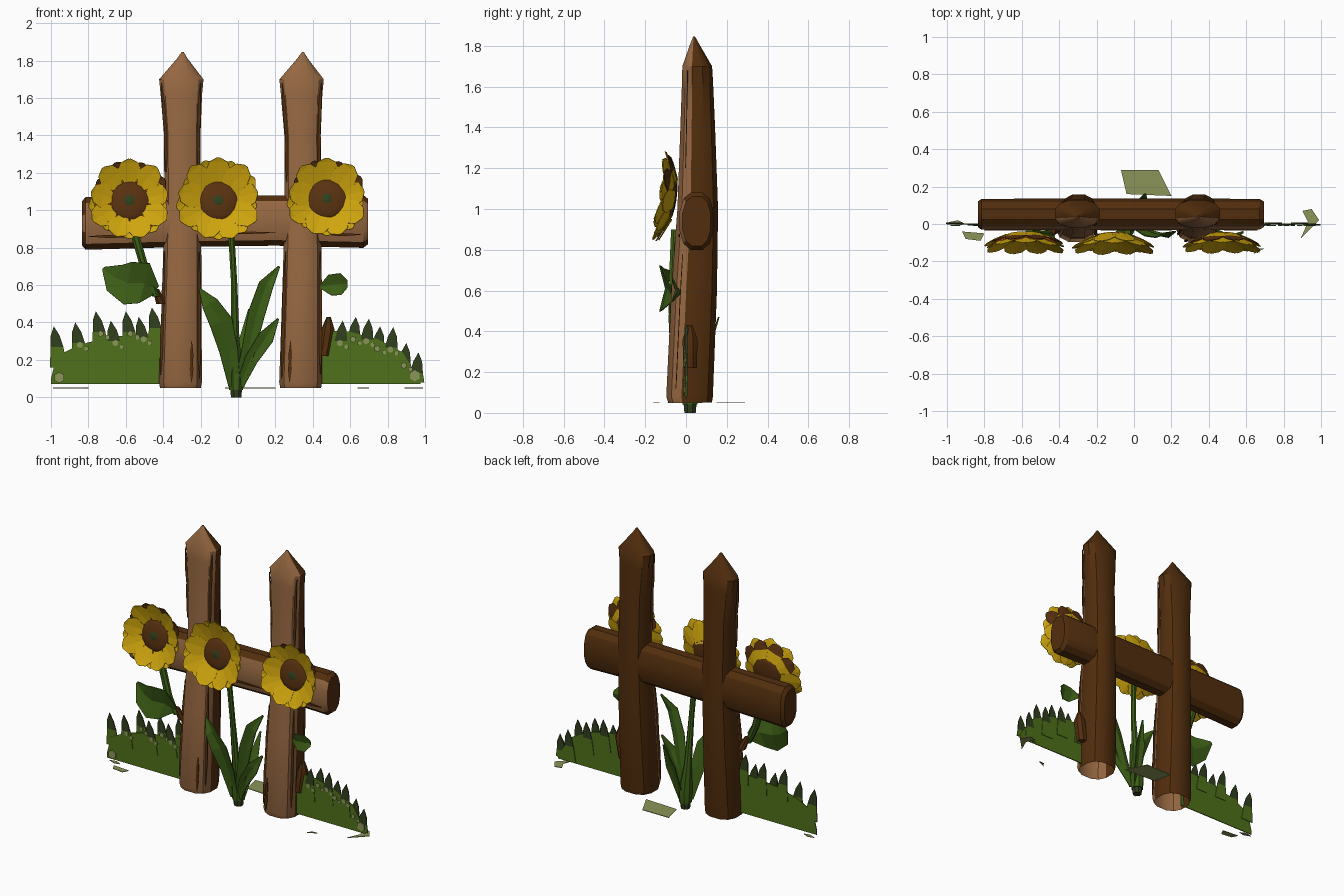
import bpy, bmesh, math
from mathutils import Vector, Matrix

cube = bpy.data.objects.get("Cube")
if cube:
    bpy.data.objects.remove(cube, do_unlink=True)


def material(name, rgb):
    m = bpy.data.materials.new(name)
    m.use_nodes = True
    m.diffuse_color = (*rgb, 1)
    m.node_tree.nodes["Principled BSDF"].inputs["Base Color"].default_value = (*rgb, 1)
    return m


LIGHT = material("light wood", (.31, .14, .055))
DARK = material("dark wood", (.085, .027, .004))
YELLOW = material("petal yellow", (.62, .375, .004))
ORANGE = material("petal orange", (.62, .13, .004))
SEED = material("seed brown", (.1, .031, .005))
GRASS = material("grass green", (.08, .165, .011))
LEAF = material("leaf green", (.046, .112, .008))
TIP = material("dark green", (.03, .05, .012))
PALE = material("pale green", (.26, .30, .10))


def finish(name, bm, mats, thick=0, smooth=False):
    """Turn a bmesh into a named object."""
    me = bpy.data.meshes.new(name)
    bm.to_mesh(me)
    bm.free()
    ob = bpy.data.objects.new(name, me)
    bpy.context.collection.objects.link(ob)
    for m in mats:
        me.materials.append(m)
    if thick:
        mod = ob.modifiers.new("thickness", "SOLIDIFY")
        mod.thickness, mod.offset = thick, 0
    if smooth:
        bpy.ops.object.select_all(action='DESELECT')
        ob.select_set(True)
        bpy.context.view_layer.objects.active = ob
        bpy.ops.object.shade_smooth_by_angle(angle=math.radians(32))
    return ob


def loft(name, rings, mats, sides=12, along_x=False, power=.8, front=.3, hollow=False):
    """Skin soft-square rings (centre, half width, half depth); front faces get slot 0."""
    bm = bmesh.new()
    loops = []
    for (x, y, z), a, b in rings:
        loop = []
        for i in range(sides):
            t = math.tau * (i + .5) / sides
            c, s = math.cos(t), math.sin(t)
            u = math.copysign(abs(c) ** power, c) * a
            v = math.copysign(abs(s) ** power, s) * b
            loop.append(bm.verts.new((x, y + v, z + u) if along_x else (x + u, y + v, z)))
        loops.append(loop)
    for p, q in zip(loops, loops[1:]):
        for i in range(sides):
            j = (i + 1) % sides
            bm.faces.new((p[i], p[j], q[j], q[i]))
    base = bm.faces.new(loops[0])
    bm.faces.new(loops[-1])
    bmesh.ops.recalc_face_normals(bm, faces=bm.faces)
    if len(mats) > 1:
        for f in bm.faces:
            f.material_index = 0 if f.normal.y < -front else 1
    if hollow:
        bmesh.ops.delete(bm, geom=[base], context='FACES_ONLY')
    return finish(name, bm, mats, smooth=True)


def blade(name, pts, widths, mat, fold=0, thick=.006):
    """Ribbon along a path with a folded midrib, spread in the x-z plane."""
    bm = bmesh.new()
    rows = []
    for i, p in enumerate(pts):
        d = Vector(pts[min(i + 1, len(pts) - 1)]) - Vector(pts[max(i - 1, 0)])
        side = Vector((-d.z, 0, d.x)).normalized() * widths[i]
        lift = Vector((0, -fold * widths[i], 0))
        rows.append([bm.verts.new(Vector(p) + o) for o in (side + lift, Vector(), lift - side)])
    for p, q in zip(rows, rows[1:]):
        for i in (0, 1):
            bm.faces.new((p[i], p[i + 1], q[i + 1], q[i]))
    return finish(name, bm, [mat], thick)


# Posts: z, centre offset, half width, front y, back y
POST = [(.05, 0, .112, -.09, .13), (.08, 0, .118, -.1, .135), (.6, .008, .108, -.075, .155),
        (1, .012, .1, -.045, .16), (1.4, .01, .1, -.03, .145), (1.62, .005, .114, -.022, .135),
        (1.7, .005, .122, -.02, .13), (1.81, .01, .03, .02, .065), (1.845, .012, .006, .035, .045)]


def front_point(x0, f, z):
    """Point on the front skin of a post at width fraction f."""
    for p, q in zip(POST, POST[1:]):
        if p[0] <= z <= q[0]:
            k = (z - p[0]) / (q[0] - p[0])
            _, dx, w, y0, y1 = [a + (b - a) * k for a, b in zip(p, q)]
            bulge = (1 - abs(f) ** 2.5) ** .4
            return (x0 + dx + f * w, (y0 + y1) / 2 - bulge * (y1 - y0) / 2 - .003, z)


CRACKS = [(.86, .1, .78), (-.9, .12, .78), (.86, 1.15, 1.68), (-.88, 1.2, 1.68), (.5, .08, .3)]
for side, x0, flip in (("right", -.308, 1), ("left", .335, -1)):
    loft(side + "_post", [((x0 + dx, (a + b) / 2, z), w, (b - a) / 2) for z, dx, w, a, b in POST],
         [LIGHT, DARK], hollow=True)
    for n, (f, z0, z1) in enumerate(CRACKS):
        path = [front_point(x0, f * flip, z0 + (z1 - z0) * k / 6) for k in range(7)]
        blade(f"{side}_post_crack_{n}", path, [.001, .007, .01, .007, .01, .006, .001], DARK, 0, .004)

# Cross rail and its grain
loft("rail", [((x, .052, z), a, b) for x, z, a, b in
              ((-.835, .93, .12, .07), (-.815, .93, .145, .085), (-.3, .94, .14, .086),
               (.2, .945, .138, .086), (.67, .94, .145, .085), (.695, .94, .125, .07))],
     [LIGHT, DARK], along_x=True, front=.8)
for n, (x0, x1, z) in enumerate(((-.8, -.5, .86), (-.18, .2, .88), (.48, .66, .87))):
    blade(f"rail_crack_{n}", [(x0 + (x1 - x0) * k / 3, -.033, z) for k in range(4)],
          [.001, .008, .006, .001], DARK, 0, .006)


# Sunflowers
def petals(bm, count, radius, width, inner, depth, slot, turn=0.0, root=.7, dark_top=False):
    for i in range(count):
        r = radius * (1 + .05 * math.sin(i * 2.4))
        angle = math.tau * (i + turn) / count
        turn_m = Matrix.Rotation(angle, 4, 'Y')
        d = depth - .004 * (i % 2)
        rows = []
        for k, w in ((0, root), (.5, 1), (.85, .72), (1, .12)):
            q = inner + (r - inner) * k
            y = d - .45 * (q - inner)
            rows.append([bm.verts.new(turn_m @ Vector((s * w * width, y - .004 * abs(s), q)))
                         for s in (-1, 0, 1)])
        for n, (p, q) in enumerate(zip(rows, rows[1:])):
            brown = dark_top and n > 0 and math.cos(angle) > .35
            for j in (0, 1):
                bm.faces.new((p[j], p[j + 1], q[j + 1], q[j])).material_index = 2 if brown else slot


def flower(name, x, z, radius, orange=False, dark_top=True):
    place = Matrix.Translation((x, -.066, z)) @ Matrix.Rotation(-.14, 4, 'X')
    bm = bmesh.new()
    petals(bm, 9, radius, .068, .08, 0, 0, root=.25 if orange else .7)
    if orange:
        petals(bm, 9, .18, .055, .08, .008, 1, .5)
    petals(bm, 9, radius * .97, .06, .1 if orange else .08, .012, 0, .5, dark_top=dark_top)
    bm.transform(place)
    finish(name + "_petals", bm, [YELLOW, ORANGE, SEED], .003)
    for part, r, y, mat in (("disc", .108, -.004, SEED), ("eye", .034, -.022, TIP)):
        bm = bmesh.new()
        bmesh.ops.create_uvsphere(bm, u_segments=14, v_segments=8, radius=r)
        bm.transform(place @ Matrix.Translation((0, y, 0)) @ Matrix.Diagonal((1, .22, 1, 1)))
        finish(f"{name}_{part}", bm, [mat], smooth=True)


flower("right_flower", -.58, 1.05, .218, orange=True)
flower("middle_flower", -.105, 1.05, .225, dark_top=False)
flower("left_flower", .475, 1.06, .213)


# Stems, twigs and leaves
def stem(name, pts, mat):
    loft(name, [(p[:3], p[3], p[3]) for p in pts], [mat], sides=8, power=1)


stem("plant_root", [(-.01, .02, 0, .03), (-.01, .02, .05, .035)], TIP)
stem("middle_stem", [(-.01, .02, .04, .04), (-.01, .02, .12, .045), (-.015, 0, .3, .025),
                     (-.02, -.03, .6, .018), (-.035, -.045, .86, .018)], LEAF)
stem("right_stem", [(-.44, -.05, .54, .022), (-.49, -.06, .66, .025), (-.56, -.05, .9, .025)], LEAF)
stem("right_twig", [(-.41, -.02, .5, .03), (-.44, -.04, .58, .018)], DARK)
stem("left_twig", [(.46, .02, .22, .035), (.48, .02, .36, .04), (.485, .02, .43, .012)], DARK)
blade("right_leaf", [(-.44, -.06, .57), (-.5, -.09, .61), (-.59, -.1, .61), (-.66, -.09, .64), (-.72, -.07, .69)],
      [.03, .11, .115, .08, .01], LEAF, .25)
blade("left_leaf", [(.44, -.03, .59), (.49, -.05, .6), (.55, -.05, .605), (.585, -.04, .605)],
      [.01, .055, .058, .02], LEAF, .3)
blade("long_leaf_right", [(-.02, 0, .06), (-.05, -.03, .25), (-.09, -.06, .4), (-.15, -.07, .5), (-.205, -.05, .58)],
      [.03, .05, .062, .045, .005], LEAF, .3)
blade("long_leaf_left", [(.005, 0, .06), (.055, -.03, .25), (.1, -.05, .45), (.15, -.06, .6), (.22, -.04, .7)],
      [.028, .036, .045, .04, .005], LEAF, .3)
blade("low_leaf_left", [(.01, 0, .06), (.07, -.03, .2), (.15, -.05, .32), (.215, -.04, .42)],
      [.02, .035, .042, .005], LEAF, .3)
blade("back_leaf", [(.01, .03, .06), (.04, .1, .3), (.06, .16, .47)], [.02, .035, .005], LEAF, -.3)


# Grass: a flat body with pointed dark-tipped blades
def grass(name, crest, tips, lean, pale_end):
    bm = bmesh.new()
    for (x0, z0), (x1, z1) in zip(crest, crest[1:]):
        bm.faces.new([bm.verts.new((x, 0, z)) for x, z in ((x0, .07), (x1, .07), (x1, z1), (x0, z0))])
    flecks = [pale_end]
    for n, (x, z) in enumerate(tips):
        y = -.004 if n % 2 else .004
        base = x - lean
        low, mid = max(z - .22, .08), z - .11
        row = [[bm.verts.new((c + s * w, y, h)) for s in (-1, 1)]
               for c, w, h in ((base, .046, low), (base + lean * .3, .034, mid),
                               (base + lean * .7, .024, z - .05))]
        for p, q in zip(row, row[1:]):
            bm.faces.new((p[0], p[1], q[1], q[0])).material_index = 1 if q is row[2] else 0
        bm.faces.new((*row[2], bm.verts.new((x, y, z)))).material_index = 1
        if 0 < n < len(tips) - 1:
            flecks += [(base, mid - .01, .017), (base + .035, mid - .03, .013)]
    # Pale flecks below the tips
    for x, z, r in flecks:
        place = Matrix.Translation((x, -.009, z)) @ Matrix.Rotation(math.pi / 2, 4, 'X')
        fleck = bmesh.ops.create_circle(bm, cap_ends=True, segments=6, radius=r, matrix=place)
        for f in {f for v in fleck["verts"] for f in v.link_faces}:
            f.material_index = 2
    finish(name, bm, [GRASS, TIP, PALE], .006)


grass("right_grass", [(-1, .1), (-.97, .22), (-.85, .28), (-.7, .32), (-.4, .35)],
      [(-.985, .38), (-.87, .4), (-.76, .46), (-.68, .41), (-.6, .46), (-.53, .43), (-.46, .48)],
      -.025, (-.955, .105, .03))
grass("left_grass", [(.44, .36), (.6, .35), (.75, .31), (.88, .24), (.975, .09)],
      [(.48, .43), (.56, .41), (.63, .43), (.7, .42), (.76, .38), (.83, .375), (.9, .29), (.965, .24)],
      .015, (.945, .115, .03))

# Loose blades lying on the ground
for n, outline in enumerate((
        [(-.07, .29), (.13, .29), (.2, .15), (-.04, .16)],
        [(.89, -.08), (.99, .02), (.95, .08), (.9, .07), (.93, .01)],
        [(-.92, -.04), (-.8, -.05), (-.82, -.09), (-.9, -.08)],
        [(-.99, .01), (-.94, .02), (-.9, 0), (-.94, -.01)],
        [(.64, -.16), (.7, -.13), (.66, -.13)])):
    bm = bmesh.new()
    bm.faces.new([bm.verts.new((x, y, .05)) for x, y in outline])
    finish(f"ground_blade_{n}", bm, [PALE], .004)
